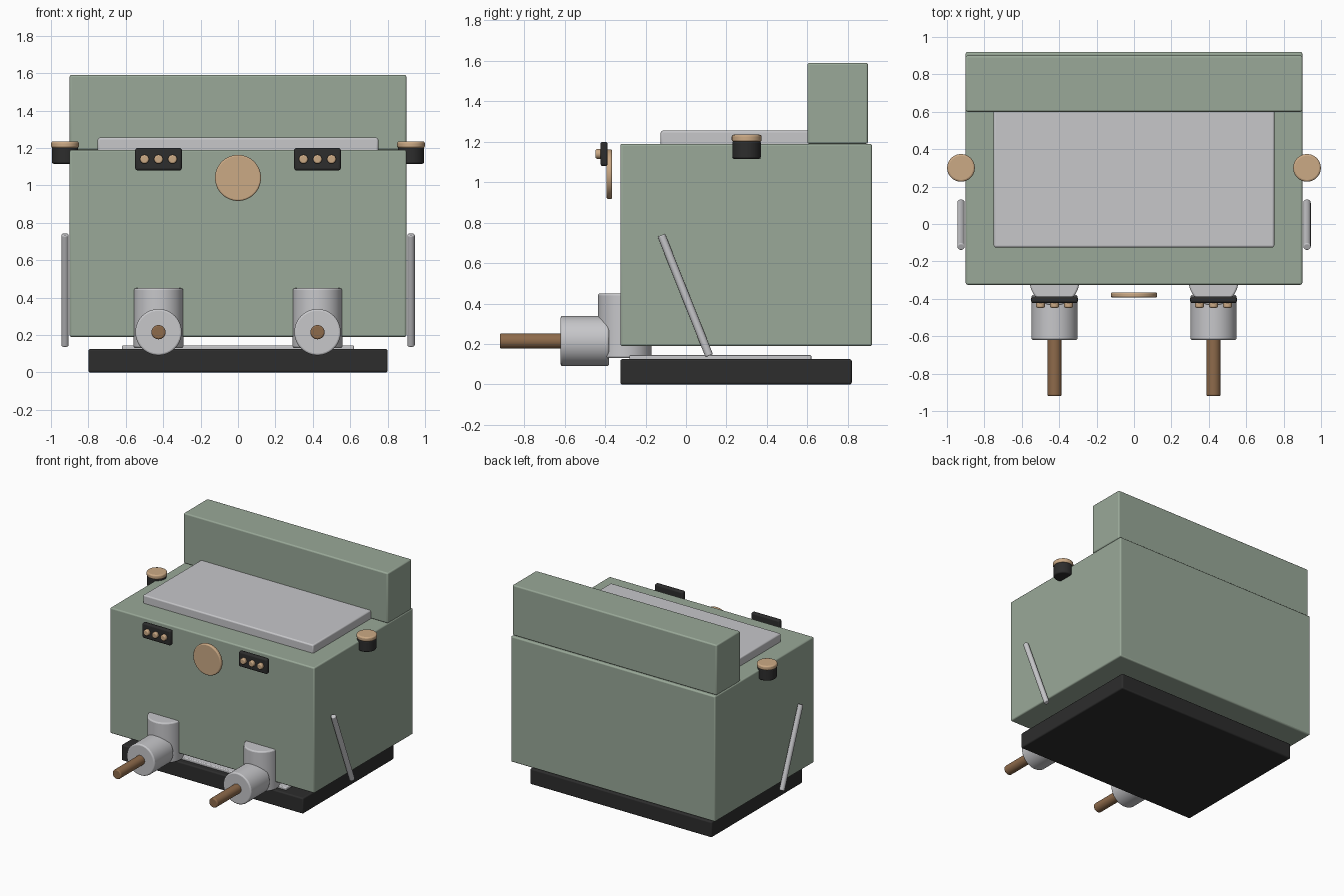
import bpy
import math
from mathutils import Vector

old = bpy.data.objects.get("Cube")
if old:
    bpy.data.objects.remove(old, do_unlink=True)


def material(name, rgb, rough=0.5):
    mat = bpy.data.materials.new(name)
    mat.use_nodes = True
    colour = (*rgb, 1.0)
    mat.diffuse_color = colour
    shader = mat.node_tree.nodes["Principled BSDF"]
    shader.inputs["Base Color"].default_value = colour
    shader.inputs["Roughness"].default_value = rough
    return mat


SAGE = material("sage green", (0.32, 0.395, 0.315))
STEEL = material("pale steel", (0.57, 0.57, 0.59))
BLACK = material("charcoal", (0.026, 0.026, 0.026))
TAN = material("light wood", (0.60, 0.40, 0.235))
BROWN = material("dark wood", (0.27, 0.145, 0.07))


def finish(name, mat, bevel):
    obj = bpy.context.object
    obj.name = name
    obj.data.materials.append(mat)
    if bevel:
        mod = obj.modifiers.new("soft edges", "BEVEL")
        mod.width = bevel
        mod.segments = 3
        mod.limit_method = "ANGLE"
        mod.angle_limit = math.radians(40)
    bpy.ops.object.shade_smooth_by_angle(angle=math.radians(35))
    return obj


def box(name, mat, x, y, z, bevel=0.01):
    """Box from (min, max) ranges along each axis."""
    ranges = (x, y, z)
    bpy.ops.mesh.primitive_cube_add(size=1, location=[sum(r) / 2 for r in ranges])
    bpy.context.object.scale = [r[1] - r[0] for r in ranges]
    bpy.ops.object.transform_apply(location=False, rotation=False, scale=True)
    return finish(name, mat, bevel)


def rod(name, mat, start, end, radius, bevel=0.01, sides=48):
    """Cylinder running between two points."""
    a, b = Vector(start), Vector(end)
    axis = b - a
    bpy.ops.mesh.primitive_cylinder_add(
        vertices=sides, radius=radius, depth=axis.length, location=(a + b) / 2,
        rotation=axis.to_track_quat("Z", "Y").to_euler())
    return finish(name, mat, bevel)


# Housing, base and trays
box("body", SAGE, (-0.9, 0.9), (-0.325, 0.92), (0.19, 1.19))
box("rear_riser", SAGE, (-0.9, 0.9), (0.6, 0.9), (1.19, 1.59))
box("cup_tray", STEEL, (-0.75, 0.75), (-0.125, 0.62), (1.18, 1.255))
box("base", BLACK, (-0.8, 0.8), (-0.325, 0.82), (0, 0.125))
box("drip_tray", STEEL, (-0.62, 0.62), (-0.28, 0.62), (0.12, 0.145), 0.006)

# Round gauge on the front
rod("front_gauge", TAN, (0, -0.365, 1.04), (0, -0.393, 1.04), 0.123, 0.008, 64)

for side, label in ((-1, "right"), (1, "left")):
    gx = side * 0.425

    # Brewing group with its handled filter
    rod(f"{label}_group_head", STEEL, (gx, -0.303, 0.13), (gx, -0.303, 0.45), 0.133)
    rod(f"{label}_filter_holder", STEEL, (gx, -0.38, 0.215), (gx, -0.62, 0.215), 0.124)
    rod(f"{label}_filter_handle", BROWN, (gx, -0.6, 0.215), (gx, -0.92, 0.215),
        0.038, 0.008, 32)

    # Button panel
    box(f"{label}_button_panel", BLACK, (gx - 0.125, gx + 0.125),
        (-0.423, -0.387), (1.08, 1.2), 0.012)
    for i in range(3):
        bx = gx + (i - 1) * 0.075
        rod(f"{label}_button_{i + 1}", TAN, (bx, -0.41, 1.14), (bx, -0.448, 1.14),
            0.024, 0.008, 24)

    # Steam knob and wand
    kx = side * 0.925
    rod(f"{label}_knob_stem", BLACK, (kx, 0.3, 1.115), (kx, 0.3, 1.205), 0.07)
    rod(f"{label}_knob_cap", TAN, (kx, 0.3, 1.2), (kx, 0.3, 1.235), 0.074)
    rod(f"{label}_steam_wand", STEEL, (kx, 0.115, 0.142), (kx, -0.122, 0.738),
        0.02, 0.006, 24)
